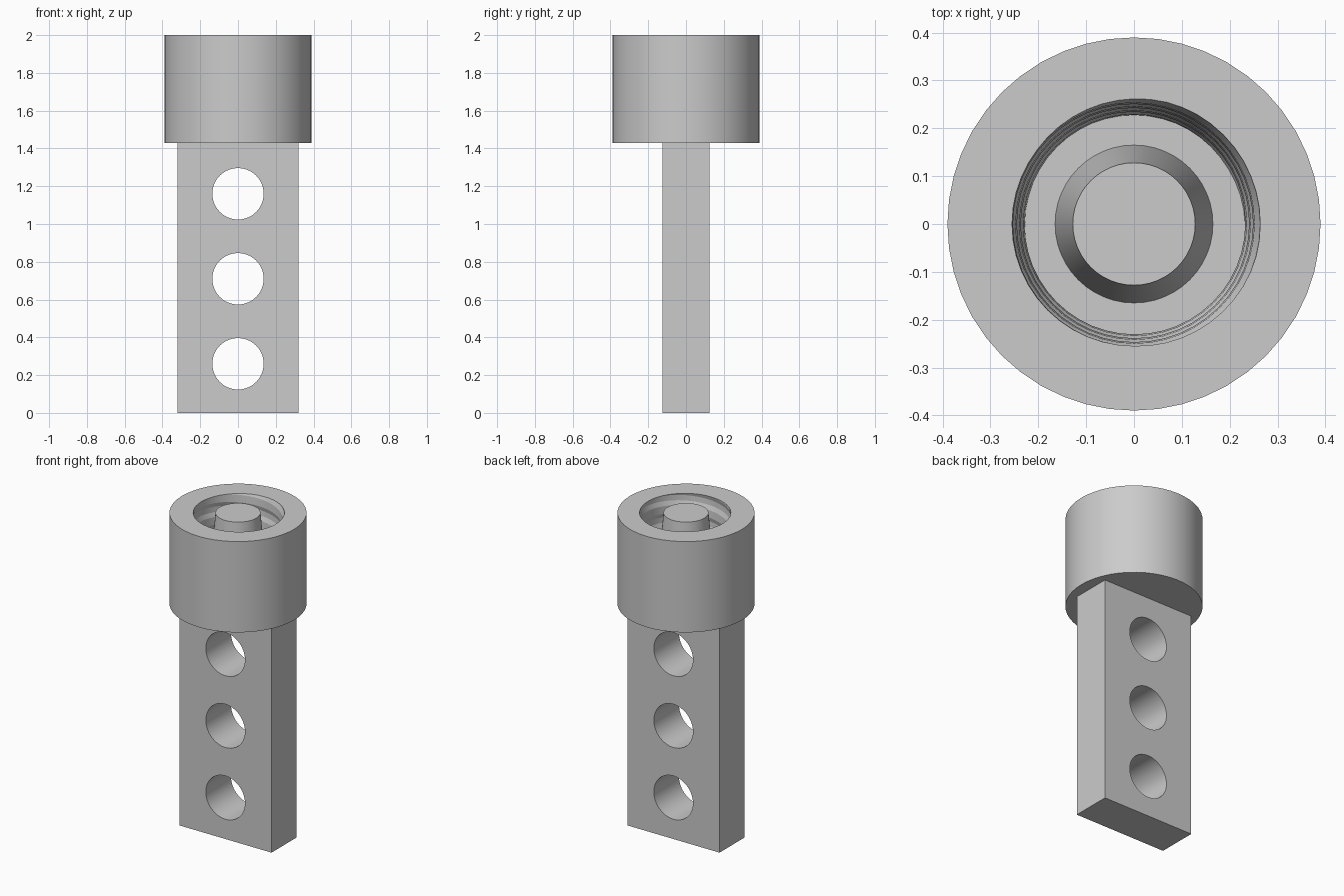
import bpy, bmesh, math

cube = bpy.data.objects.get("Cube")
if cube:
    bpy.data.objects.remove(cube, do_unlink=True)

SEGMENTS = 48
TOP, SHOULDER, FLOOR = 2.0, 1.43, 1.57
PITCH, GROOVE_DEPTH = 0.13, 0.009
START = math.radians(27)

grey = bpy.data.materials.new("plain grey")
grey.use_nodes = True
grey.diffuse_color = (0.6, 0.6, 0.6, 1)
grey.node_tree.nodes["Principled BSDF"].inputs["Base Color"].default_value = (0.6, 0.6, 0.6, 1)


def finish(obj, angle):
    """Give the part its colour and smooth its round faces."""
    obj.data.materials.clear()
    obj.data.materials.append(grey)
    bpy.ops.object.select_all(action='DESELECT')
    obj.select_set(True)
    bpy.context.view_layer.objects.active = obj
    bpy.ops.object.shade_smooth_by_angle(angle=math.radians(angle))


def bore_radius(theta, z):
    """Tapered bore with a flat-bottomed helical groove."""
    turn = (z - TOP) / PITCH - (theta - START) / math.tau
    off = abs(turn - round(turn))
    groove = min(1, max(0, (0.325 - off) / 0.2))
    return 0.255 - 0.027 * (TOP - z) / (TOP - FLOOR) + GROOVE_DEPTH * groove


def section(theta):
    """Half section of the threaded cap with its central post."""
    points = [(0, SHOULDER), (0.39, SHOULDER), (0.39, TOP)]
    for turn in range(2, -7, -1):
        for edge in (0.325, 0.125, -0.125, -0.325):
            z = TOP + PITCH * (turn + edge + (theta - START) / math.tau)
            z = min(TOP, max(FLOOR, z))
            points.append((bore_radius(theta, z), z))
    return points + [(0.165, FLOOR), (0.128, TOP), (0, TOP)]


# Cap: outer wall, threaded bore and tapered post in one sweep
bm = bmesh.new()
columns = []
for i in range(SEGMENTS + 1):
    t = math.tau * i / SEGMENTS
    columns.append([bm.verts.new((r * math.cos(t), r * math.sin(t), z)) for r, z in section(t)])
for a, b in zip(columns, columns[1:]):
    for j in range(len(a) - 1):
        bm.faces.new((a[j], b[j], b[j + 1], a[j + 1]))
bmesh.ops.remove_doubles(bm, verts=bm.verts, dist=0.00005)
bmesh.ops.dissolve_degenerate(bm, edges=bm.edges, dist=0.00005)
bmesh.ops.recalc_face_normals(bm, faces=bm.faces)
mesh = bpy.data.meshes.new("threaded_cap")
bm.to_mesh(mesh)
bm.free()
cap = bpy.data.objects.new("threaded_cap", mesh)
bpy.context.collection.objects.link(cap)
finish(cap, 15)

# Flat handle bar
bpy.ops.mesh.primitive_cube_add(size=1, location=(0, 0, SHOULDER / 2))
bar = bpy.context.object
bar.name = "handle_bar"
bar.scale = (0.64, 0.25, SHOULDER)
bpy.ops.object.transform_apply(location=True, rotation=True, scale=True)

# Three round holes through the bar
for z in (0.26, 0.71, 1.16):
    bpy.ops.mesh.primitive_cylinder_add(vertices=SEGMENTS, radius=0.136, depth=1,
                                        location=(0, 0, z), rotation=(math.pi / 2, 0, 0))
    cutter = bpy.context.object
    cutter.name = "hole_cutter"
    cutter.hide_render = True
    hole = bar.modifiers.new("hole", 'BOOLEAN')
    hole.operation = 'DIFFERENCE'
    hole.solver = 'EXACT'
    hole.object = cutter
    bpy.context.view_layer.objects.active = bar
    bpy.ops.object.modifier_apply(modifier=hole.name)
    bpy.data.objects.remove(cutter, do_unlink=True)
finish(bar, 30)
